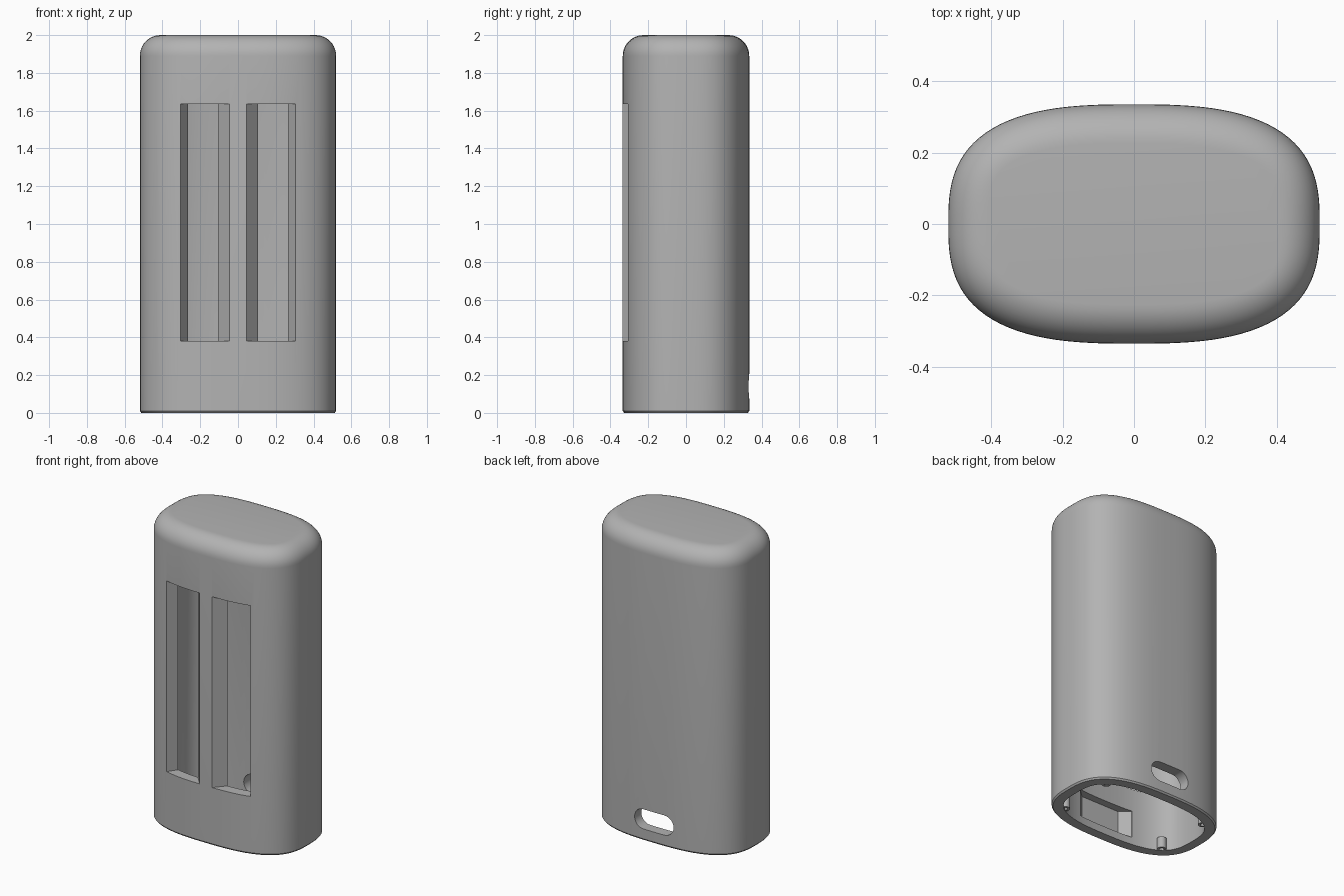
import bpy, bmesh
from math import sin, cos, pi, copysign

if "Cube" in bpy.data.objects:
    bpy.data.objects.remove(bpy.data.objects["Cube"])

grey = bpy.data.materials.new("plain grey")
grey.use_nodes = True
COLOUR = (0.45, 0.45, 0.45, 1)
grey.diffuse_color = COLOUR
bsdf = next(n for n in grey.node_tree.nodes if n.type == "BSDF_PRINCIPLED")
bsdf.inputs["Base Color"].default_value = COLOUR

A, B, POWER, SIDES = 0.52, 0.335, 2.8, 96
WALL = 0.07


def outline(inset):
    """Soft oval outline, moved inwards along its normals."""
    points = []
    for i in range(SIDES):
        t = 2 * pi * (i + 0.5) / SIDES
        c, s = cos(t), sin(t)
        u = copysign(abs(c) ** (2 / POWER), c)
        v = copysign(abs(s) ** (2 / POWER), s)
        nx = copysign(abs(u) ** (POWER - 1), u) / A
        ny = copysign(abs(v) ** (POWER - 1), v) / B
        n = (nx * nx + ny * ny) ** 0.5
        points.append((A * u - inset * nx / n, B * v - inset * ny / n))
    return points


def finish(bm, name):
    bmesh.ops.recalc_face_normals(bm, faces=bm.faces)
    mesh = bpy.data.meshes.new(name)
    bm.to_mesh(mesh)
    bm.free()
    mesh.materials.append(grey)
    obj = bpy.data.objects.new(name, mesh)
    bpy.context.collection.objects.link(obj)
    return obj


def prism(name, points, start, end, axis="z"):
    """Extrude a flat outline along z, or an xz outline along y."""
    bm = bmesh.new()
    rings = []
    for d in (start, end):
        rings.append([bm.verts.new((a, b, d) if axis == "z" else (a, d, b)) for a, b in points])
    for ring in rings:
        bm.faces.new(ring)
    for i in range(len(points)):
        j = (i + 1) % len(points)
        bm.faces.new((rings[0][i], rings[0][j], rings[1][j], rings[1][i]))
    return finish(bm, name)


def circle(x, y, r, n=20):
    return [(x + r * cos(2 * pi * i / n), y + r * sin(2 * pi * i / n)) for i in range(n)]


def cut(target, cutter):
    mod = target.modifiers.new("cut", "BOOLEAN")
    mod.operation = "DIFFERENCE"
    mod.solver = "EXACT"
    mod.object = cutter
    bpy.context.view_layer.objects.active = target
    bpy.ops.object.modifier_apply(modifier=mod.name)
    bpy.data.objects.remove(cutter)


def smooth(obj):
    bpy.ops.object.select_all(action="DESELECT")
    obj.select_set(True)
    bpy.context.view_layer.objects.active = obj
    bpy.ops.object.shade_smooth_by_angle(angle=0.5)


def fillet(inset, top, radius, steps=10):
    return [(inset + radius * (1 - cos(k * pi / 2 / steps)),
             top - radius + radius * sin(k * pi / 2 / steps)) for k in range(steps + 1)]


# Hollow shell: inner ceiling, down the inside, round the rim, up to the top
profile = fillet(WALL, 2 - WALL, 0.05, 5)[::-1]
profile += [(WALL, 0), (0.008, 0), (0, 0.01)] + fillet(0, 2, 0.11)
bm = bmesh.new()
loops = [[bm.verts.new((x, y, z)) for x, y in outline(inset)] for inset, z in profile]
for low, high in zip(loops, loops[1:]):
    for i in range(SIDES):
        j = (i + 1) % SIDES
        bm.faces.new((low[i], low[j], high[j], high[i]))
bm.faces.new(loops[0])
bm.faces.new(loops[-1])
shell = finish(bm, "shell")

# Two tall front windows with slanted sides
window = [(0.041, -0.34), (0.11, -0.26), (0.11, -0.2),
          (0.265, -0.2), (0.265, -0.245), (0.328, -0.34)]
for side in (1, -1):
    cut(shell, prism("window_cutter", [(side * x, y) for x, y in window], 0.38, 1.635))

# Tapered recess inside the front wall
recess = [(-0.2, -0.2), (-0.2, -0.26), (-0.14, -0.315),
          (0.14, -0.315), (0.2, -0.26), (0.2, -0.2)]
cut(shell, prism("recess_cutter", recess, 0.05, 0.23))

# Rounded port through the back wall
port = []
for i in range(26):
    t = -pi / 2 + pi * (i % 13) / 12 + (pi if i > 12 else 0)
    port.append(((0.077 if i < 13 else -0.077) + 0.065 * cos(t), 0.14 + 0.065 * sin(t)))
cut(shell, prism("port_cutter", port, 0.15, 0.4, "y"))
smooth(shell)

# Four small screw bosses inside the rim
for name, sx, sy in (("front_left", 1, -1), ("front_right", -1, -1),
                     ("back_left", 1, 1), ("back_right", -1, 1)):
    x, y = sx * 0.375, sy * 0.19
    boss = prism(name + "_boss", circle(x, y, 0.028), 0.003, 0.075)
    cut(boss, prism("screw_cutter", circle(x, y, 0.014), -0.01, 0.05))
    smooth(boss)
